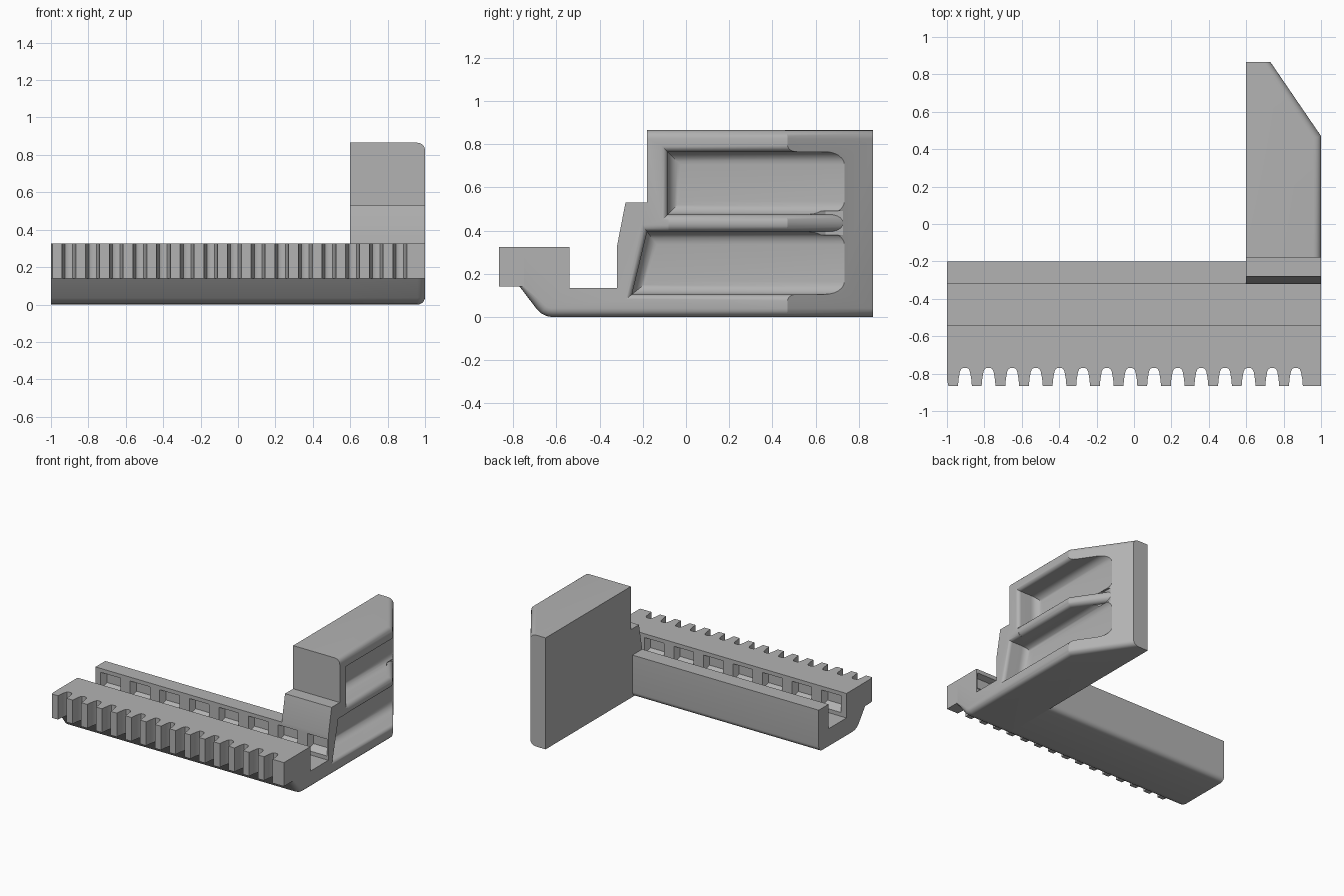
import bpy, bmesh
from math import sin, cos, pi
from mathutils import Vector

cube = bpy.data.objects.get("Cube")
if cube:
    bpy.data.objects.remove(cube)

grey = bpy.data.materials.new("plain_grey")
grey.use_nodes = True
colour = (0.45, 0.45, 0.45, 1)
grey.diffuse_color = colour
grey.node_tree.nodes["Principled BSDF"].inputs["Base Color"].default_value = colour


def loft(bm, sections):
    """Skin equal-sized rings of points and cap both ends."""
    rings = [[bm.verts.new(p) for p in s] for s in sections]
    n = len(rings[0])
    for a, b in zip(rings, rings[1:]):
        for i in range(n):
            bm.faces.new((a[i], a[(i + 1) % n], b[(i + 1) % n], b[i]))
    bm.faces.new(rings[0])
    bm.faces.new(rings[-1])
    bmesh.ops.recalc_face_normals(bm, faces=bm.faces)


def along_x(pts, lo, hi):
    return [[(x, y, z) for y, z in pts] for x in (lo, hi)]


def along_z(pts, lo, hi):
    return [[(x, y, z) for x, y in pts] for z in (lo, hi)]


def finish(name, bm):
    bmesh.ops.recalc_face_normals(bm, faces=bm.faces)
    me = bpy.data.meshes.new(name)
    bm.to_mesh(me)
    bm.free()
    me.materials.append(grey)
    ob = bpy.data.objects.new(name, me)
    bpy.context.collection.objects.link(ob)
    return ob


def activate(ob):
    bpy.ops.object.select_all(action='DESELECT')
    ob.select_set(True)
    bpy.context.view_layer.objects.active = ob


def cut(ob, cutter):
    mod = ob.modifiers.new("cut", 'BOOLEAN')
    mod.operation = 'DIFFERENCE'
    mod.solver = 'EXACT'
    mod.object = cutter
    activate(ob)
    bpy.ops.object.modifier_apply(modifier=mod.name)


# Shared channel section, from the back wall's top round to the front underside
channel = [(-0.32, 0.135), (-0.54, 0.135), (-0.54, 0.325), (-0.75, 0.325),
           (-0.75, 0.14), (-0.77, 0.14), (-0.69, 0.035), (-0.67, 0.016),
           (-0.645, 0.004), (-0.62, 0)]

# Long rail with a rounded lower back edge
R = 0.04
arc = [(-0.2 - R + R * sin(a), R - R * cos(a)) for a in [i * pi / 12 for i in range(7)]]
bm = bmesh.new()
loft(bm, along_x(channel + arc + [(-0.2, 0.325), (-0.32, 0.325)], -1, 0.6))
rail = finish("rail", bm)

# Tall end block with a slanted back corner and rounded outer edges
outline = channel + [(0.865, 0), (0.865, 0.865), (-0.18, 0.865),
                     (-0.18, 0.53), (-0.28, 0.53), (-0.32, 0.325)]
bm = bmesh.new()
loft(bm, along_x(outline, 0.6, 1))
slant = Vector((0.395, 0.27, 0)).normalized()
res = bmesh.ops.bisect_plane(bm, geom=bm.verts[:] + bm.edges[:] + bm.faces[:],
                             plane_co=(1, 0.47, 0), plane_no=slant, clear_outer=True)
rim = [e for e in res["geom_cut"] if isinstance(e, bmesh.types.BMEdge)]
bmesh.ops.holes_fill(bm, edges=rim, sides=0)
bmesh.ops.recalc_face_normals(bm, faces=bm.faces)


def is_outer(f):
    return f.normal.x > 0.9 or f.normal.dot(slant) > 0.99


def is_top_or_bottom(f):
    c = f.calc_center_median()
    return (f.normal.z < -0.5 and c.z < 0.139) or (f.normal.z > 0.9 and c.z > 0.8)


edges = [e for e in bm.edges if len(e.link_faces) == 2
         and any(is_outer(f) for f in e.link_faces)
         and any(is_top_or_bottom(f) for f in e.link_faces)]
bmesh.ops.bevel(bm, geom=edges, offset=R, segments=5, profile=0.5, affect='EDGES')
end_block = finish("end_block", bm)

# Tapered pockets along both inner walls of the channel
bm = bmesh.new()
for i in range(8):
    x = -0.87 + i * 0.2535
    for wall, side in ((-0.32, 1), (-0.54, -1)):
        rings = []
        for depth, half, lo, hi in ((-0.02, 0.085, 0.16, 0.295), (0, 0.085, 0.165, 0.295),
                                    (0.045, 0.062, 0.205, 0.28)):
            y = wall + side * depth
            rings.append([(x - half, y, lo), (x + half, y, lo),
                          (x + half, y, hi), (x - half, y, hi)])
        loft(bm, rings)
pockets = finish("pocket_cutter", bm)
cut(rail, pockets)
cut(end_block, pockets)

# Two large side recesses with filleted floors and flared rims
steps = [i * pi / 12 for i in range(7)]
floor_r, rim_r = 0.06, 0.03
levels = [(0.82 + floor_r * (1 - cos(a)), floor_r * (1 - sin(a))) for a in steps]
levels += [(1 - rim_r + rim_r * sin(a), -rim_r * (1 - cos(a))) for a in steps]
levels.append((1.05, -rim_r))
cutters = [pockets]
for z0, z1, y0, y1 in ((0.105, 0.395, -0.25, -0.18), (0.475, 0.765, -0.085, -0.085)):
    rings = []
    for x, d in levels:
        def front(z):
            return y0 + (y1 - y0) * (z - z0) / (z1 - z0) + d
        lo, hi = z0 + d, z1 - d
        rings.append([(x, front(lo), lo), (x, 1.1, lo), (x, 1.1, hi), (x, front(hi), hi)])
    bm = bmesh.new()
    loft(bm, rings)
    recess = finish("recess_cutter", bm)
    cut(end_block, recess)
    cutters.append(recess)

# Rounded lip on the shelf between the recesses
inner = [(0.955, -0.08), (0.955, 0.457), (0.825, 0.647)]
bm = bmesh.new()
loft(bm, along_z(inner + [(0.825, 0.85), (1.1, 0.85), (1.1, -0.08)], 0.38, 0.49))
band = finish("band_cutter", bm)
cut(end_block, band)
cutters.append(band)
bm = bmesh.new()
loft(bm, along_z(inner + [(0.825, 0.726), (1, 0.47), (1, -0.08)], 0.395, 0.475))
edges = [e for e in bm.edges if any(is_outer(f) for f in e.link_faces)
         and any(abs(f.normal.z) > 0.9 for f in e.link_faces)]
bmesh.ops.bevel(bm, geom=edges, offset=0.036, segments=5, profile=0.5, affect='EDGES')
shelf_lip = finish("shelf_lip", bm)

# Gear rack teeth along the front
half_gap = [(-0.037, -0.865), (-0.034, -0.83), (-0.027, -0.79), (-0.02, -0.775), (-0.01, -0.77)]
gap = half_gap + [(-x, y) for x, y in reversed(half_gap)]
teeth = [(-1, -0.75), (-1, -0.83), (-0.993, -0.865)]
for i in range(15):
    teeth += [(-0.904 + i * 0.1264 + x, y) for x, y in gap]
teeth += [(1, -0.865), (1, -0.75)]
bm = bmesh.new()
loft(bm, along_z(teeth, 0.14, 0.325))
rack_teeth = finish("rack_teeth", bm)

for c in cutters:
    bpy.data.objects.remove(c)
for ob in (rail, end_block, shelf_lip, rack_teeth):
    activate(ob)
    bpy.ops.object.shade_smooth_by_angle(angle=0.5)
